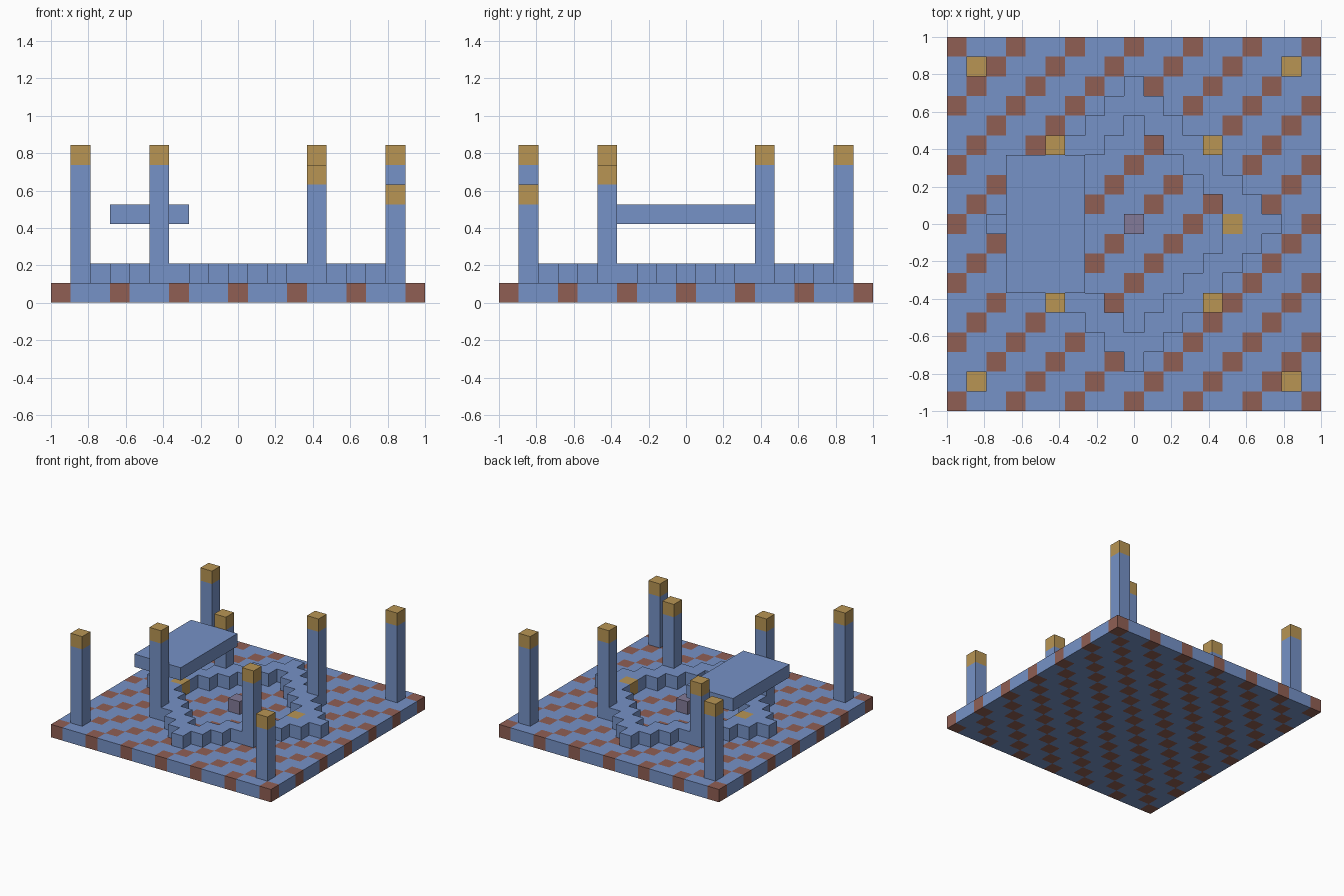
import bpy
import bmesh

if "Cube" in bpy.data.objects:
    bpy.data.objects.remove(bpy.data.objects["Cube"], do_unlink=True)

CELLS = 19
U = 2 / CELLS  # size of one block


def srgb(c):
    c /= 255
    return c / 12.92 if c <= 0.04045 else ((c + 0.055) / 1.055) ** 2.4


def material(name, *rgb):
    colour = [srgb(c) for c in rgb] + [1]
    mat = bpy.data.materials.new(name)
    mat.use_nodes = True
    mat.diffuse_color = colour
    mat.node_tree.nodes["Principled BSDF"].inputs["Base Color"].default_value = colour
    return mat


BLUE = material("stone blue", 118, 146, 199)
BROWN = material("brick brown", 144, 95, 84)
GOLD = material("lamp gold", 184, 149, 84)
MAUVE = material("dull mauve", 130, 122, 152)


def add_object(name, bm, mats):
    mesh = bpy.data.meshes.new(name)
    bm.to_mesh(mesh)
    bm.free()
    for mat in mats:
        mesh.materials.append(mat)
    obj = bpy.data.objects.new(name, mesh)
    bpy.context.collection.objects.link(obj)
    return obj


def box(name, centre, size, mat):
    """Box with its base centre and size given in blocks."""
    bm = bmesh.new()
    bmesh.ops.create_cube(bm, size=U)
    bmesh.ops.scale(bm, vec=size, verts=bm.verts)
    x, y, z = centre
    bmesh.ops.translate(bm, vec=(x * U, y * U, (z + size[2] / 2) * U), verts=bm.verts)
    return add_object(name, bm, [mat])


def block_layer(name, level, keep, mats, pick):
    """One-block-thick layer of the cells that pass a rule."""
    bm = bmesh.new()
    bmesh.ops.create_grid(bm, x_segments=CELLS, y_segments=CELLS, size=1)
    unwanted = []
    for face in bm.faces:
        centre = face.calc_center_median()
        i, j = round(centre.x / U), round(centre.y / U)
        face.material_index = pick(i, j)
        if not keep(i, j):
            unwanted.append(face)
    bmesh.ops.delete(bm, geom=unwanted, context="FACES")
    bmesh.ops.translate(bm, vec=(0, 0, level * U), verts=bm.verts)
    obj = add_object(name, bm, mats)
    mod = obj.modifiers.new("thickness", "SOLIDIFY")
    mod.thickness = U
    mod.offset = 1


# Floor with diagonal brown blocks
block_layer("floor", 0, lambda i, j: True, [BLUE, BROWN],
            lambda i, j: int((i - j) % 3 == 0))

# Stepped diamond wall
block_layer("diamond_wall", 1, lambda i, j: abs(i) + abs(j) in (6, 7), [BLUE],
            lambda i, j: 0)

# Blocks inside the wall
box("centre_block", (0, 0, 1), (1, 1, 1), MAUVE)
for side, x in (("left", 5), ("right", -5)):
    box(side + "_wall_lamp", (x, 0, 1), (1, 1, 1), GOLD)

# Raised platform
box("platform", (-4.5, 0, 4), (4, 7, 1), BLUE)

# Pillars of differing height, each with a gold cap
PILLARS = {
    "outer": (8, {"front_left": 5, "front_right": 7, "back_left": 7, "back_right": 6}),
    "inner": (4, {"front_left": 6, "front_right": 7, "back_left": 7, "back_right": 5}),
}
for ring, (distance, heights) in PILLARS.items():
    for corner, height in heights.items():
        x = distance if "left" in corner else -distance
        y = -distance if "front" in corner else distance
        name = f"{ring}_{corner}_pillar"
        box(name, (x, y, 1), (1, 1, height - 1), BLUE)
        box(name + "_cap", (x, y, height), (1, 1, 1), GOLD)
